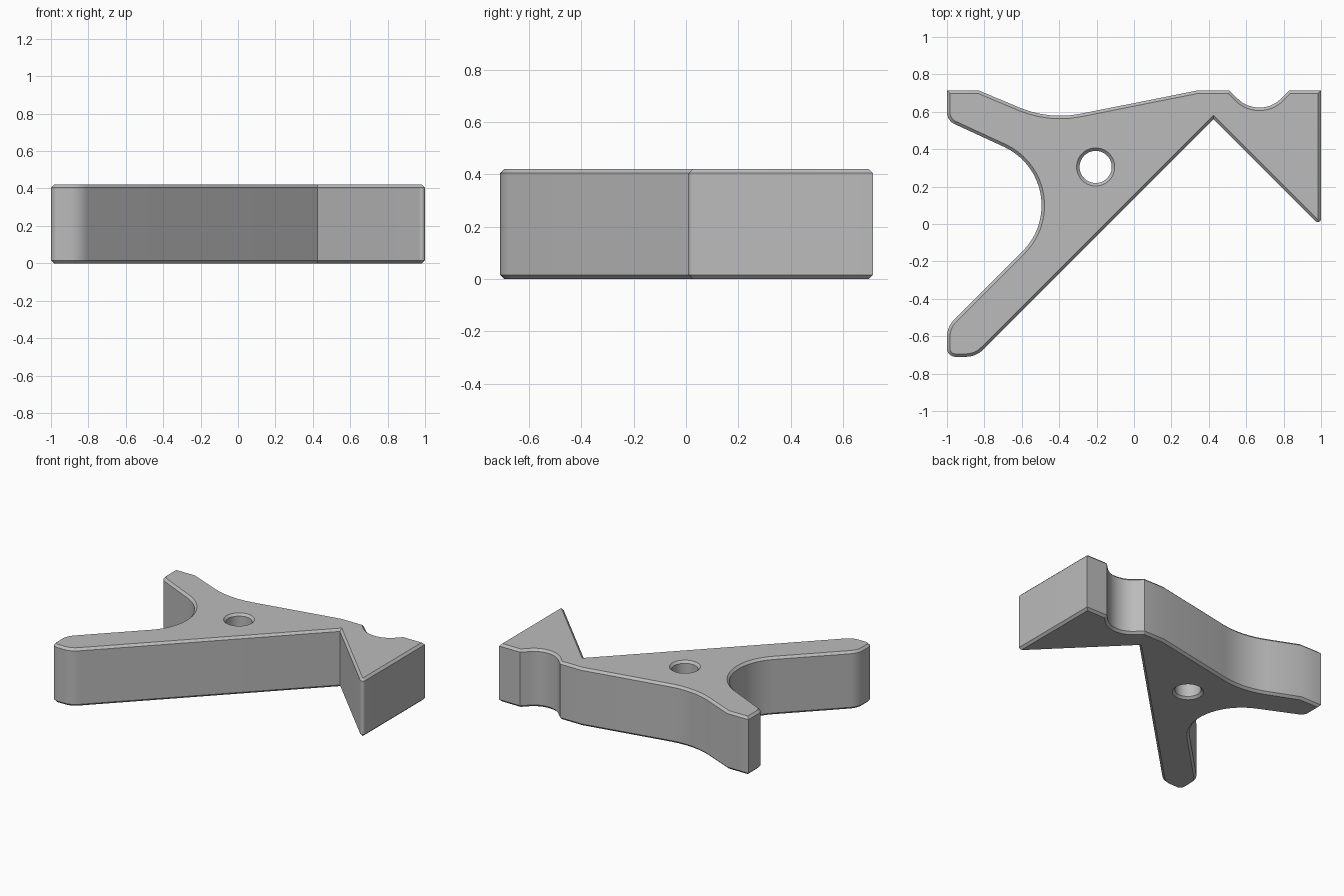
import bpy, bmesh, math
from mathutils import Vector

cube = bpy.data.objects.get("Cube")
if cube:
    bpy.data.objects.remove(cube, do_unlink=True)

HEIGHT, CHAMFER = 0.42, 0.016

# Outline corners, clockwise seen from above: x, y, fillet radius
CORNERS = [
    (-1, 0.714, 0), (-0.83, 0.714, 0), (-0.454, 0.556, 0.56), (0.34, 0.714, 0),
    (0.51, 0.714, 0), (0.67, 0.554, 0.165), (0.83, 0.714, 0), (1, 0.714, 0),
    (1, -0.015, 0.018), (0.425, 0.56, 0), (-0.845, -0.71, 0.13), (-1, -0.71, 0.045),
    (-1, -0.55, 0.13), (-0.245, 0.205, 0.345), (-1, 0.553, 0.07),
]


def fillet(prev, corner, nxt, radius):
    """Points that round a corner with a tangent arc."""
    if radius == 0:
        return [corner]
    a, b = (prev - corner).normalized(), (nxt - corner).normalized()
    half = a.angle(b) / 2
    centre = corner + (a + b).normalized() * (radius / math.sin(half))
    start = corner + a * (radius / math.tan(half)) - centre
    end = corner + b * (radius / math.tan(half)) - centre
    turn = math.atan2(start.x * end.y - start.y * end.x, start.dot(end))
    steps = max(4, round(abs(turn) / math.radians(6)))
    points = []
    for i in range(steps + 1):
        t = turn * i / steps
        c, s = math.cos(t), math.sin(t)
        points.append(centre + Vector((start.x * c - start.y * s, start.x * s + start.y * c)))
    return points


def inset(points, distance):
    """Mitred offset towards the inside of a clockwise loop."""
    result = []
    for i, p in enumerate(points):
        d1 = (p - points[i - 1]).normalized()
        d2 = (points[(i + 1) % len(points)] - p).normalized()
        n1, n2 = Vector((d1.y, -d1.x)), Vector((d2.y, -d2.x))
        result.append(p + (n1 + n2) * (distance / (1 + n1.dot(n2))))
    return result


def circle(x, y, radius, sides=48):
    return [Vector((x + radius * math.cos(math.tau * i / sides),
                    y + radius * math.sin(math.tau * i / sides))) for i in range(sides)]


def add_wall(bm, wide, narrow):
    """Chamfered wall; returns the edges of its lower and upper rims."""
    levels = [(narrow, 0), (wide, CHAMFER), (wide, HEIGHT - CHAMFER), (narrow, HEIGHT)]
    rings = [[bm.verts.new((p.x, p.y, z)) for p in loop] for loop, z in levels]
    n = len(wide)
    for low, high in zip(rings, rings[1:]):
        for i in range(n):
            j = (i + 1) % n
            bm.faces.new((low[i], low[j], high[j], high[i]))
    return [[bm.edges.get((r[i], r[(i + 1) % n])) for i in range(n)] for r in (rings[0], rings[-1])]


# Rounded outline
corners = [Vector(c[:2]) for c in CORNERS]
outline = []
for i, c in enumerate(CORNERS):
    outline += fillet(corners[i - 1], corners[i], corners[(i + 1) % len(corners)], c[2])

# Outer wall, pivot hole and flat caps
bm = bmesh.new()
outer = add_wall(bm, outline, inset(outline, CHAMFER))
hole = add_wall(bm, circle(-0.205, 0.305, 0.086), circle(-0.205, 0.305, 0.102))
for rim, hole_rim in zip(outer, hole):
    bmesh.ops.triangle_fill(bm, edges=rim + hole_rim, use_beauty=True)
bmesh.ops.recalc_face_normals(bm, faces=bm.faces)
mesh = bpy.data.meshes.new("lever_plate")
bm.to_mesh(mesh)
bm.free()

plate = bpy.data.objects.new("lever_plate", mesh)
bpy.context.collection.objects.link(plate)

# Plain grey
grey = bpy.data.materials.new("plain_grey")
grey.use_nodes = True
colour = (0.5, 0.5, 0.5, 1)
grey.diffuse_color = colour
grey.node_tree.nodes["Principled BSDF"].inputs["Base Color"].default_value = colour
mesh.materials.append(grey)

# Smooth arcs, crisp chamfers
bpy.ops.object.select_all(action="DESELECT")
plate.select_set(True)
bpy.context.view_layer.objects.active = plate
bpy.ops.object.shade_smooth_by_angle(angle=math.radians(25))
